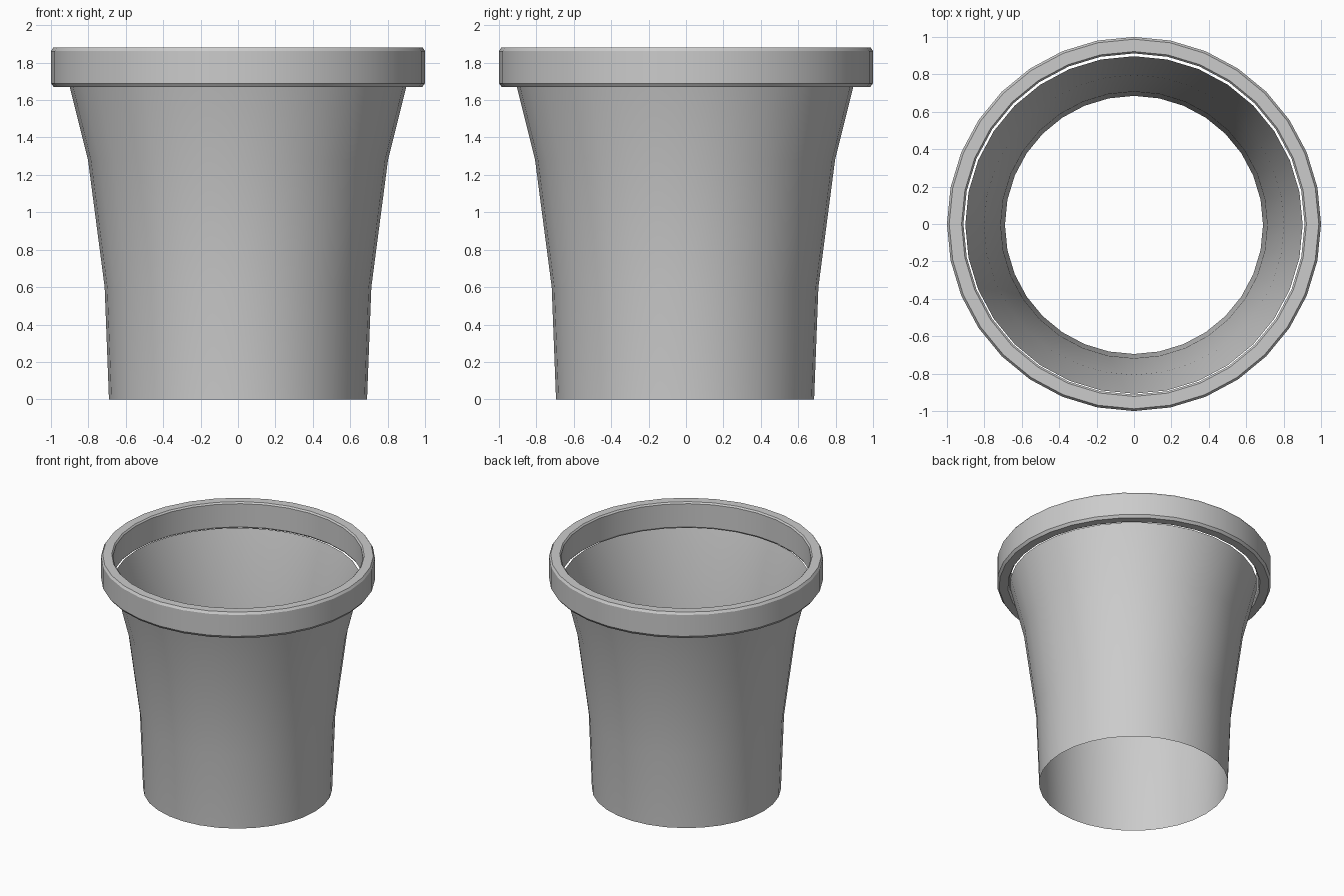
import bpy, bmesh
from math import cos, sin, pi

if "Cube" in bpy.data.objects:
    bpy.data.objects.remove(bpy.data.objects["Cube"])

SIDES = 32


def lathe(name, profile, closed=False, y=0.0):
    """Revolve (radius, z) points about the z axis."""
    bm = bmesh.new()
    rings = [[bm.verts.new((r * cos(2 * pi * i / SIDES), y + r * sin(2 * pi * i / SIDES), z))
              for i in range(SIDES)] for r, z in profile]
    pairs = list(zip(rings, rings[1:]))
    if closed:
        pairs.append((rings[-1], rings[0]))
    for a, b in pairs:
        for i in range(SIDES):
            j = (i + 1) % SIDES
            bm.faces.new((a[i], a[j], b[j], b[i]))
    if closed:
        bmesh.ops.recalc_face_normals(bm, faces=bm.faces)
    mesh = bpy.data.meshes.new(name)
    bm.to_mesh(mesh)
    bm.free()
    obj = bpy.data.objects.new(name, mesh)
    bpy.context.collection.objects.link(obj)
    bpy.ops.object.select_all(action='DESELECT')
    obj.select_set(True)
    bpy.context.view_layer.objects.active = obj
    bpy.ops.object.shade_smooth_by_angle(angle=pi / 6)
    return obj


# Thin flared wall, open at both ends
lathe("pot_wall", [(0.69, 0), (0.713, 0.6), (0.802, 1.28), (0.902, 1.68)], y=-0.005)

# Chunky rim with small bevels
lathe("pot_rim", [(0.985, 1.67), (1.0, 1.69), (1.0, 1.862), (0.988, 1.88),
                  (0.922, 1.88), (0.912, 1.868), (0.912, 1.685), (0.922, 1.67)], closed=True)
